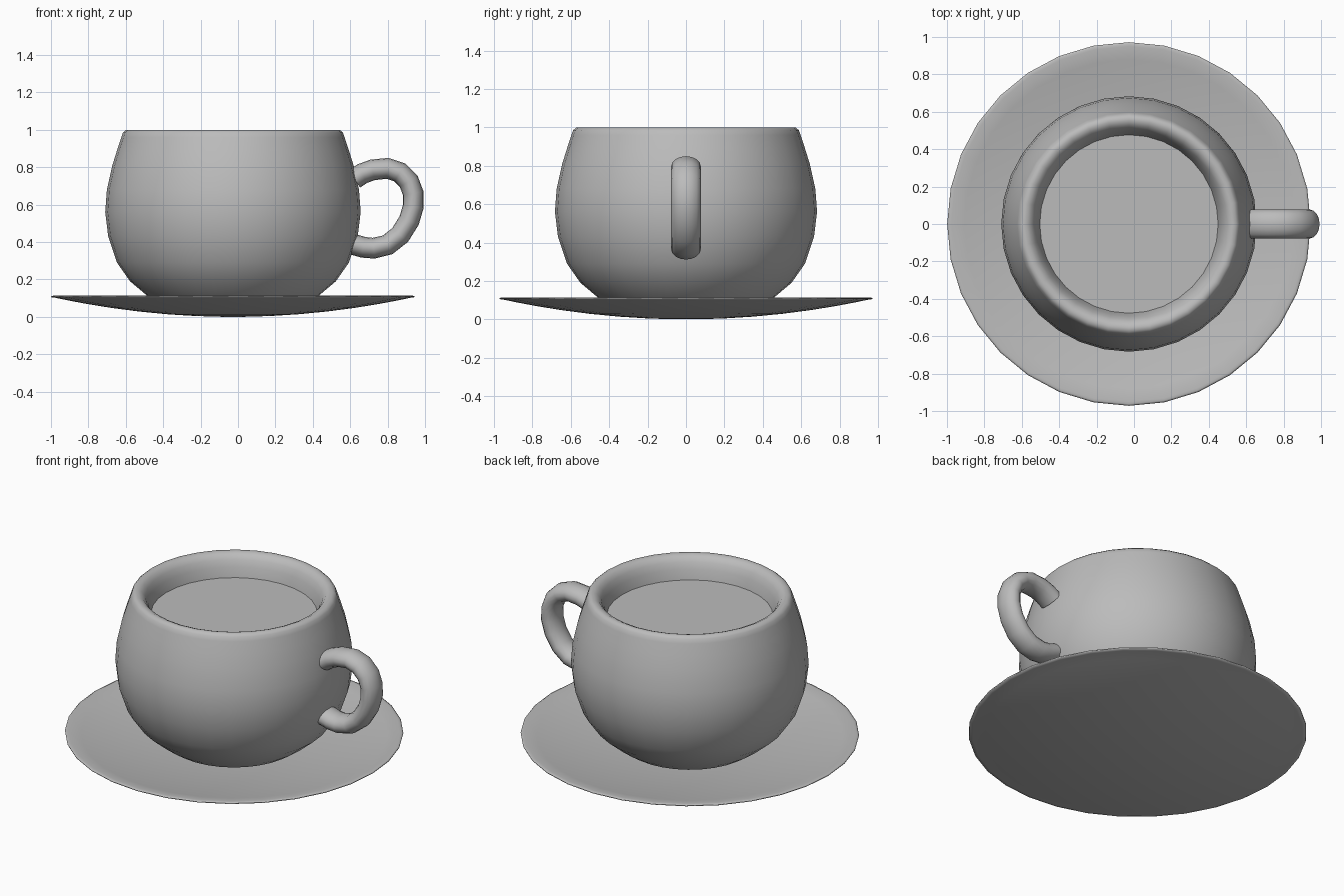
import bpy, bmesh, math
from mathutils import Vector

if "Cube" in bpy.data.objects:
    bpy.data.objects.remove(bpy.data.objects["Cube"], do_unlink=True)

CENTRE_X = -0.027
SIDES = 32

grey = bpy.data.materials.new("plain grey")
grey.use_nodes = True
grey.diffuse_color = (0.5, 0.5, 0.5, 1)
grey.node_tree.nodes["Principled BSDF"].inputs["Base Color"].default_value = (0.5, 0.5, 0.5, 1)


def finish(name, bm, angle=60):
    bmesh.ops.recalc_face_normals(bm, faces=bm.faces)
    mesh = bpy.data.meshes.new(name)
    bm.to_mesh(mesh)
    bm.free()
    obj = bpy.data.objects.new(name, mesh)
    bpy.context.collection.objects.link(obj)
    mesh.materials.append(grey)
    bpy.ops.object.select_all(action="DESELECT")
    obj.select_set(True)
    bpy.context.view_layer.objects.active = obj
    bpy.ops.object.shade_smooth_by_angle(angle=math.radians(angle))
    return obj


def bridge_rings(bm, rings):
    for a, b in zip(rings, rings[1:]):
        n = len(a)
        for i in range(n):
            j = (i + 1) % n
            bm.faces.new((a[i], a[j], b[j], b[i]))


def lathe(name, profile, angle=60):
    """Turn (radius, height) points round the cup axis and close both ends."""
    bm = bmesh.new()
    turns = [math.tau * i / SIDES for i in range(SIDES)]
    rings = [[bm.verts.new((CENTRE_X + r * math.cos(t), r * math.sin(t), z)) for t in turns]
             for r, z in profile]
    bridge_rings(bm, rings)
    bm.faces.new(rings[0])
    bm.faces.new(rings[-1])
    return finish(name, bm, angle)


# Shallow dished saucer: underside out to the rim, then back over the top
def dish(r):
    return 0.107 * (r / 0.972) ** 2


radii = [0.06, 0.2, 0.35, 0.5, 0.65, 0.78, 0.88, 0.95]
under = [(r, dish(r)) for r in radii]
top = [(r, dish(r) + 0.012) for r in reversed(radii)]
lathe("saucer", under + [(0.97, 0.105), (0.972, 0.111), (0.962, 0.113)] + top, 100)

# Round-bellied cup with a rolled lip and a hollow inside
lathe("cup", [
    (0.33, 0.04), (0.39, 0.066), (0.455, 0.11), (0.55, 0.19), (0.62, 0.29),
    (0.667, 0.43), (0.683, 0.56), (0.674, 0.68), (0.645, 0.81), (0.62, 0.89),
    (0.597, 0.96), (0.588, 0.985), (0.573, 0.998), (0.553, 1.0), (0.53, 0.99),
    (0.51, 0.965), (0.493, 0.925), (0.48, 0.875), (0.47, 0.83), (0.44, 0.6),
    (0.38, 0.3), (0.25, 0.12)], 80)

# Drink surface
lathe("drink", [(0.474, 0.85), (0.477, 0.865)], 30)

# Handle: oval section swept along a loop in the xz plane
path = [(0.622, 0.738), (0.665, 0.766), (0.72, 0.786), (0.80, 0.794), (0.865, 0.772),
        (0.913, 0.724), (0.937, 0.66), (0.937, 0.59), (0.915, 0.515), (0.867, 0.438),
        (0.80, 0.385), (0.725, 0.367), (0.67, 0.372), (0.615, 0.388)]
points = [Vector((x, 0, z)) for x, z in path]
bm = bmesh.new()
rings = []
for i, p in enumerate(points):
    along = (points[min(i + 1, len(points) - 1)] - points[max(i - 1, 0)]).normalized()
    side = Vector((0, 1, 0))
    out = along.cross(side)
    rings.append([bm.verts.new(p + side * 0.078 * math.cos(t) + out * 0.056 * math.sin(t))
                  for t in (math.tau * k / 16 for k in range(16))])
bridge_rings(bm, rings)
bm.faces.new(rings[0])
bm.faces.new(rings[-1])
finish("handle", bm)
